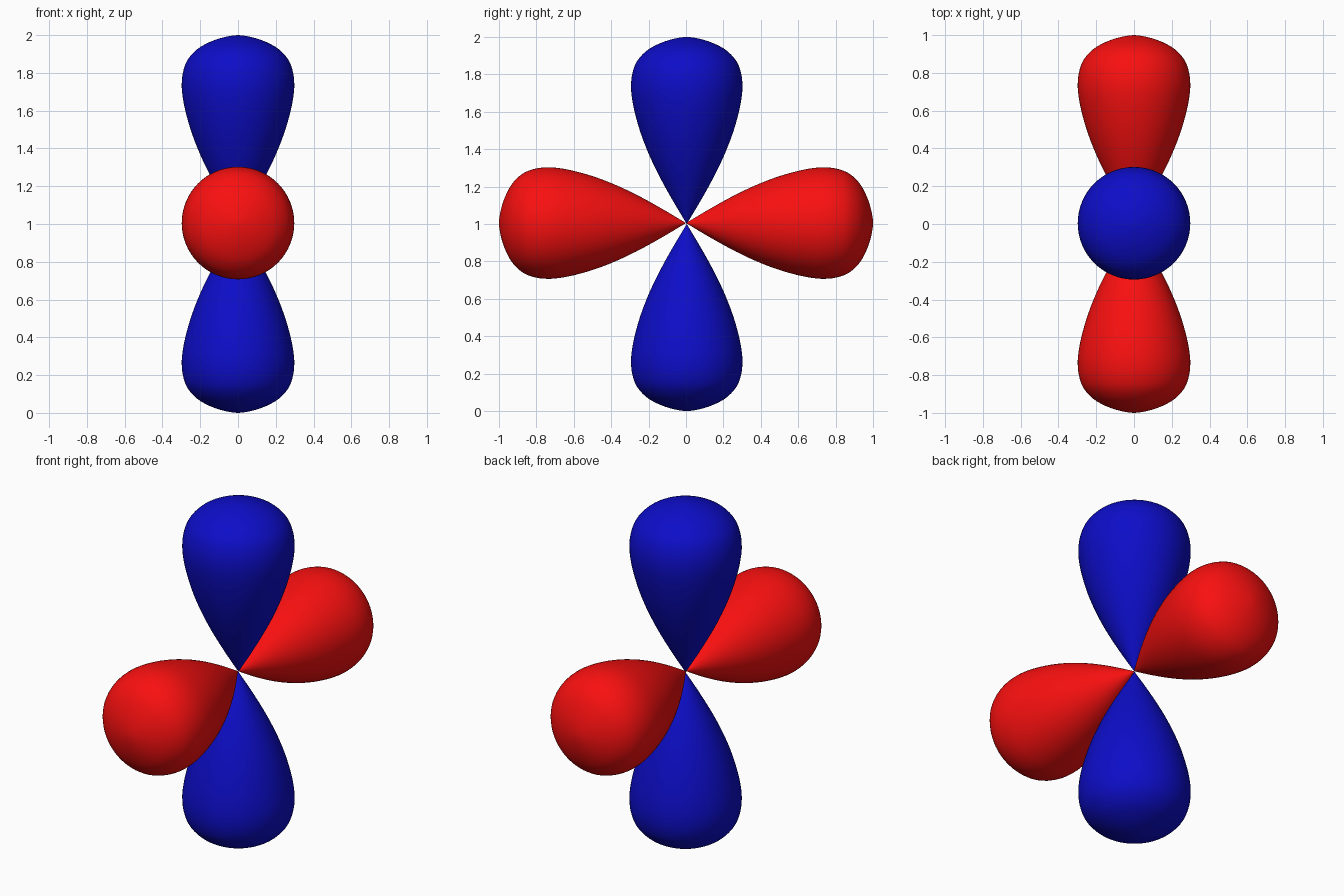
import bpy, bmesh
from math import pi, cos, sin
from mathutils import Matrix, Vector

if "Cube" in bpy.data.objects:
    bpy.data.objects.remove(bpy.data.objects["Cube"])

# Lobe profile: (distance from centre, radius)
PROFILE = [(0, 0), (.03, .018), (.1, .06), (.2, .117), (.3, .169), (.4, .214),
           (.5, .251), (.6, .279), (.68, .294), (.74, .298), (.8, .292),
           (.86, .272), (.905, .238), (.94, .195), (.97, .134), (.99, .07), (1, 0)]
SIDES = 64
STEPS = 3


def smooth_curve(points):
    """Catmull-Rom through the profile points."""
    p = [Vector(q) for q in points]
    p = [2 * p[0] - p[1]] + p + [Vector((p[-2].x, -p[-2].y))]
    out = []
    for a, b, c, d in zip(p, p[1:], p[2:], p[3:]):
        for i in range(STEPS):
            t = i / STEPS
            out.append(0.5 * (2 * b + (c - a) * t + (2 * a - 5 * b + 4 * c - d) * t * t
                              + (3 * b - a - 3 * c + d) * t ** 3))
    return out + [p[-2]]


def material(name, color):
    m = bpy.data.materials.new(name)
    m.diffuse_color = color
    m.use_nodes = True
    m.node_tree.nodes["Principled BSDF"].inputs["Base Color"].default_value = m.diffuse_color
    return m


def lobe(name, angle, location, mat):
    """Revolve the profile about z, then tilt the lobe about x."""
    curve = smooth_curve(PROFILE)
    bm = bmesh.new()
    start = bm.verts.new((0, 0, 0))
    end = bm.verts.new((0, 0, 1))
    rings = [[bm.verts.new((q.y * cos(2 * pi * k / SIDES), q.y * sin(2 * pi * k / SIDES), q.x))
              for k in range(SIDES)] for q in curve[1:-1]]
    for k in range(SIDES):
        n = (k + 1) % SIDES
        bm.faces.new((start, rings[0][n], rings[0][k]))
        bm.faces.new((end, rings[-1][k], rings[-1][n]))
        for lo, hi in zip(rings, rings[1:]):
            bm.faces.new((lo[k], lo[n], hi[n], hi[k]))
    for f in bm.faces:
        f.smooth = True
    bm.transform(Matrix.Translation(location) @ Matrix.Rotation(angle, 4, 'X'))
    bmesh.ops.recalc_face_normals(bm, faces=bm.faces)
    mesh = bpy.data.meshes.new(name)
    bm.to_mesh(mesh)
    bm.free()
    mesh.materials.append(mat)
    bpy.context.collection.objects.link(bpy.data.objects.new(name, mesh))


blue = material("blue", (0.004, 0.004, 0.58, 1))
red = material("red", (0.95, 0.005, 0.005, 1))

# Vertical pair
lobe("upper_lobe", 0, (0, 0.004, 1), blue)
lobe("lower_lobe", pi, (0, 0.004, 1), blue)
# Horizontal pair
lobe("front_lobe", pi / 2, (0, 0, 1.005), red)
lobe("back_lobe", -pi / 2, (0, 0, 1.005), red)
